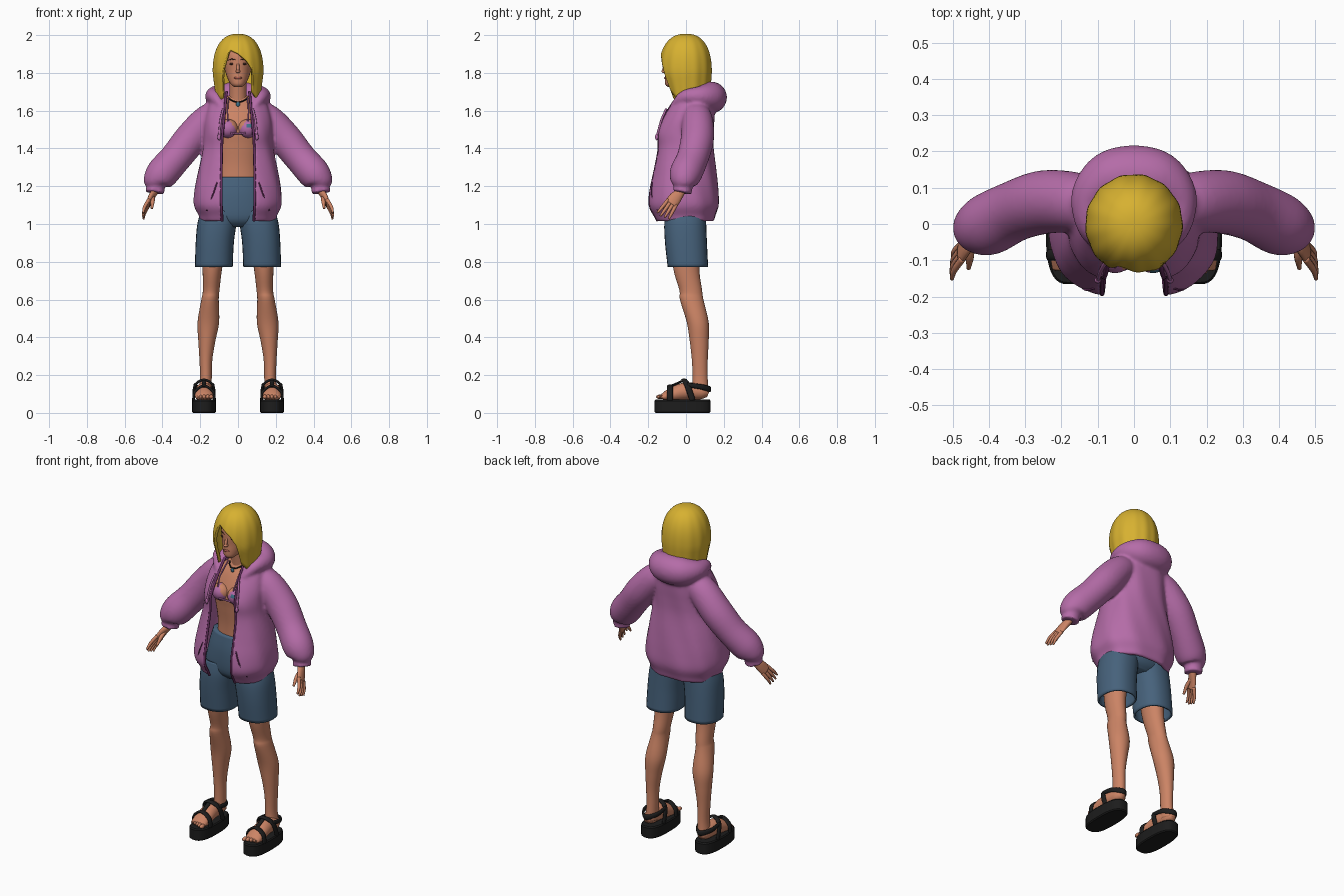
import bpy, bmesh, math
from mathutils import Vector

cube = bpy.data.objects.get("Cube")
if cube:
    bpy.data.objects.remove(cube, do_unlink=True)


def material(name, r, g, b):
    m = bpy.data.materials.new(name)
    m.use_nodes = True
    m.diffuse_color = (r, g, b, 1)
    node = next(n for n in m.node_tree.nodes if n.type == 'BSDF_PRINCIPLED')
    node.inputs["Base Color"].default_value = (r, g, b, 1)
    node.inputs["Roughness"].default_value = 0.8
    return m


SKIN = material("skin", 0.60, 0.23, 0.13)
HAIR = material("blonde_hair", 0.68, 0.44, 0.03)
PURPLE = material("purple_cloth", 0.46, 0.15, 0.39)
TRIM = material("dark_purple_trim", 0.14, 0.03, 0.12)
DENIM = material("blue_denim", 0.062, 0.122, 0.20)
BLACK = material("black_rubber", 0.012, 0.012, 0.012)
TEAL = material("teal", 0.05, 0.17, 0.25)
BROWN = material("dark_brown", 0.05, 0.02, 0.015)
LIPS = material("lip", 0.42, 0.11, 0.08)


def finish(name, bm, mat):
    me = bpy.data.meshes.new(name)
    bm.to_mesh(me)
    bm.free()
    me.materials.append(mat)
    me.shade_smooth()
    ob = bpy.data.objects.new(name, me)
    bpy.context.collection.objects.link(ob)
    return ob


def smooth(rows, k=5):
    """Catmull-Rom interpolation of tuples."""
    out = []
    for i in range(len(rows) - 1):
        p = [rows[max(0, min(len(rows) - 1, i + d))] for d in (-1, 0, 1, 2)]
        for j in range(k):
            t = j / k
            out.append(tuple(0.5 * (2 * b + (c - a) * t + (2 * a - 5 * b + 4 * c - d) * t * t
                                    + (3 * b - a - 3 * c + d) * t ** 3) for a, b, c, d in zip(*p)))
    return out + [tuple(rows[-1])]


def grid(name, rings, mat, caps=True):
    """Skin a stack of closed rings."""
    bm = bmesh.new()
    vs = [[bm.verts.new(p) for p in ring] for ring in rings]
    n = len(vs[0])
    for a, b in zip(vs, vs[1:]):
        for i in range(n):
            bm.faces.new((a[i], a[(i + 1) % n], b[(i + 1) % n], b[i]))
    if caps:
        bm.faces.new(vs[0])
        bm.faces.new(vs[-1])
    bmesh.ops.remove_doubles(bm, verts=bm.verts, dist=1e-5)
    bmesh.ops.recalc_face_normals(bm, faces=bm.faces)
    return finish(name, bm, mat)


def power(v, e):
    return math.copysign(abs(v) ** e, v)


def loft(name, rows, mat, caps=True, n=2.0, k=5, sides=28):
    """Level elliptical rings, rows are x, y, z, rx, ry."""
    angles = [2 * math.pi * i / sides for i in range(sides)]
    rings = [[(x + rx * power(math.cos(a), 2 / n), y + ry * power(math.sin(a), 2 / n), z)
              for a in angles] for x, y, z, rx, ry in smooth(rows, k)]
    return grid(name, rings, mat, caps)


def sweep(name, rows, mat, ref=(0, 1, 0), sides=14, k=5):
    """Tube along a path, rows are x, y, z, radius along ref, other radius."""
    rows = smooth([r if len(r) == 5 else (*r, r[3]) for r in rows], k)
    pts = [Vector(r[:3]) for r in rows]
    rings = []
    for i, r in enumerate(rows):
        t = (pts[min(i + 1, len(pts) - 1)] - pts[max(i - 1, 0)]).normalized()
        u = Vector(ref)
        u = (u - t * u.dot(t)).normalized()
        w = t.cross(u)
        rings.append([pts[i] + u * r[3] * math.cos(a) + w * r[4] * math.sin(a)
                      for a in (2 * math.pi * j / sides for j in range(sides))])
    return grid(name, rings, mat)


def blob(name, pos, size, mat, seg=20):
    bm = bmesh.new()
    bmesh.ops.create_uvsphere(bm, u_segments=seg, v_segments=seg * 3 // 4, radius=1)
    bmesh.ops.scale(bm, vec=size, verts=bm.verts)
    bmesh.ops.translate(bm, vec=pos, verts=bm.verts)
    return finish(name, bm, mat)


def flip(rows, s):
    return [(s * r[0], *r[1:]) for r in rows]


# Head, neck and torso
loft("head", [(0, -.075, 1.725, .02, .022), (0, -.065, 1.74, .038, .045), (0, -.04, 1.77, .055, .072),
              (0, -.02, 1.81, .068, .09), (0, -.01, 1.85, .075, .102), (0, 0, 1.9, .08, .108),
              (0, 0, 1.95, .06, .08), (0, 0, 1.975, .03, .04)], SKIN)
sweep("neck", [(0, .03, 1.6, .055), (0, .015, 1.68, .046), (0, 0, 1.78, .045)], SKIN, sides=24)
loft("torso", [(0, 0, 1.15, .13, .085), (0, 0, 1.3, .12, .085), (0, 0, 1.42, .135, .098),
               (0, 0, 1.5, .148, .104), (0, .02, 1.6, .135, .083), (0, .03, 1.65, .085, .06),
               (0, .025, 1.68, .05, .045)], SKIN)
blob("nose_tip", (0, -.114, 1.808), (.012, .016, .010), SKIN)
sweep("nose_bridge", [(0, -.104, 1.855, .006), (0, -.114, 1.83, .008), (0, -.118, 1.81, .009)], SKIN)
blob("lips", (0, -.109, 1.773), (.021, .007, .007), LIPS)
for s in (1, -1):
    blob("eye", (s * .031, -.0995, 1.848), (.014, .006, .006), BROWN)
    sweep("eyebrow", flip([(.014, -.109, 1.868, .002), (.032, -.103, 1.873, .003),
                           (.05, -.09, 1.868, .002)], s), BROWN, ref=(0, 0, 1))

# Bob hair: columns run from the crown to a lower edge that rises over the face
EDGE = [(-180, 1.69), (-110, 1.68), (-60, 1.65), (-43, 1.67), (-38, 1.80), (-22, 1.92), (0, 1.90),
        (20, 1.865), (34, 1.82), (40, 1.70), (60, 1.66), (110, 1.69), (180, 1.69)]


def hair_edge(a):
    for (a0, z0), (a1, z1) in zip(EDGE, EDGE[1:]):
        if a <= a1:
            return z0 + (z1 - z0) * (a - a0) / (a1 - a0)


def hair_point(deg, t):
    a = math.radians(deg)
    z = 2.0 - (2.0 - hair_edge(deg)) * t ** 2
    dome = max(0, 1 - (max(0, z - 1.8) / .2) ** 2.4) ** (1 / 2.4)
    low = max(0, 1.8 - z) / .15
    lock = 1 + .013 * math.sin(13 * a + 1) * t
    front = .135 - .055 * low if math.cos(a) > 0 else .13 - .012 * low
    return ((.127 - .02 * low) * dome * lock * math.sin(a), -front * dome * lock * math.cos(a), z)


hair = grid("hair", [[hair_point(-180 + i * 3, j / 24) for i in range(120)] for j in range(25)],
            HAIR, caps=False)
mod = hair.modifiers.new("thickness", 'SOLIDIFY')
mod.thickness, mod.offset = .014, 0

# Swim top, with a painted patch on the left cup
for s in (1, -1):
    centre = Vector((s * .052, -.085, 1.505))
    cup = blob("swim_top_cup", centre, (.052, .05, .05), SKIN, 40)
    cup.data.materials.append(PURPLE)
    cup.data.materials.append(TEAL)
    for f in cup.data.polygons:
        d = f.center - centre
        if abs(d.x) < .036 - .65 * d.z:
            f.material_index = 2 if s > 0 and d.x > -.008 and .004 < d.z < .026 else 1
    sweep("swim_top_strap", flip([(.052, -.118, 1.545, .004), (.056, -.09, 1.6, .004),
                                  (.05, -.02, 1.67, .004)], s), PURPLE, sides=8)
sweep("swim_top_bridge", [(-.04, -.128, 1.482, .005), (0, -.118, 1.478, .005),
                          (.04, -.128, 1.482, .005)], PURPLE, sides=8)
sweep("necklace", [(-.054, .02, 1.67, .004), (-.035, -.032, 1.655, .004), (0, -.05, 1.645, .004),
                   (.035, -.032, 1.655, .004), (.054, .02, 1.67, .004)], BLACK, ref=(0, 0, 1), sides=8)
blob("pendant", (0, -.053, 1.634), (.011, .005, .012), TEAL)

# Jacket body: rows are z, half width, front y, back y, half opening
BODY = smooth([(1.015, .20, -.165, .15, .085), (1.045, .207, -.18, .157, .085),
               (1.10, .232, -.205, .173, .088), (1.18, .229, -.20, .17, .088),
               (1.28, .211, -.18, .16, .088), (1.40, .186, -.16, .147, .086),
               (1.48, .18, -.163, .147, .082), (1.55, .178, -.135, .15, .075),
               (1.62, .162, -.095, .15, .068), (1.67, .135, -.06, .14, .064),
               (1.70, .11, -.035, .12, .06)], 4)
ROUND = 2.4


def body_arc(z, rx, yf, yb, gap, inset, count=60):
    rx, ry, yc = rx - inset, (yb - yf) / 2 - inset, (yf + yb) / 2
    a0 = math.asin((gap / rx) ** (ROUND / 2))
    arc = []
    for i in range(count + 1):
        a = a0 + (2 * math.pi - 2 * a0) * i / count
        fold = 1 + .012 * math.sin(9 * a + 14 * z) * math.sin(a / 2)
        arc.append((rx * fold * power(math.sin(a), 2 / ROUND),
                    yc - ry * fold * power(math.cos(a), 2 / ROUND), z))
    return arc


def jacket_front(x, z, out=0.0):
    z0, rx, yf, yb, gap = min(BODY, key=lambda r: abs(r[0] - z))
    ry = (yb - yf) / 2
    return (x, (yf + yb) / 2 - ry * (1 - (abs(x) / rx) ** ROUND) ** (1 / ROUND) - out, z)


jacket = grid("jacket", [body_arc(*r, 0) + body_arc(*r, .022)[::-1] for r in BODY], PURPLE)
parts = [sweep("hood", [(-.085, -.07, 1.62, .018), (-.12, -.01, 1.67, .036), (-.12, .07, 1.675, .055),
                        (-.07, .12, 1.672, .078), (0, .133, 1.67, .084), (.07, .12, 1.672, .078),
                        (.12, .07, 1.675, .055), (.12, -.01, 1.67, .036), (.085, -.07, 1.62, .018)],
               PURPLE, ref=(0, 0, 1), sides=24)]
SLEEVE = [(.10, .05, 1.59, .07), (.165, .06, 1.545, .083), (.25, .06, 1.45, .088),
          (.33, .035, 1.35, .084), (.40, 0, 1.27, .086), (.432, -.012, 1.225, .072),
          (.436, -.015, 1.197, .05), (.44, -.02, 1.165, .052)]
for s in (1, -1):
    parts.append(sweep("sleeve", flip(SLEEVE, s), PURPLE, sides=28))
bpy.ops.object.select_all(action='DESELECT')
for ob in parts + [jacket]:
    ob.select_set(True)
bpy.context.view_layer.objects.active = jacket
bpy.ops.object.join()
mod = jacket.modifiers.new("blend", 'REMESH')
mod.mode, mod.voxel_size, mod.use_smooth_shade = 'VOXEL', .009, True
mod = jacket.modifiers.new("soften", 'SMOOTH')
mod.factor, mod.iterations = .5, 5

# Jacket trim, pocket seams and drawstrings
for s in (1, -1):
    sweep("zip_trim", [(*(body_arc(*r, .006)[0 if s > 0 else -1]), .007) for r in BODY[::2]],
          TRIM, sides=8, k=2)
    sweep("pocket_seam", [(*jacket_front(s * x, z), .004) for x, z in
                          ((.11, 1.22), (.135, 1.15), (.165, 1.07))], TRIM, sides=8)
    cord = [jacket_front(s * x, z, .008) for x, z in ((.078, 1.61), (.092, 1.55), (.1, 1.46))]
    sweep("drawstring", [(*p, .006) for p in cord], PURPLE, sides=8)
    blob("drawstring_end", cord[-1], (.009, .009, .017), PURPLE)

# Shorts
loft("shorts_hips", [(0, 0, .985, .13, .07), (0, 0, 1.03, .198, .106), (0, 0, 1.15, .18, .11),
                     (0, 0, 1.25, .15, .095)], DENIM)

for s in (1, -1):
    leg = loft("shorts_leg", flip([(.128, .01, .772, .095, .102), (.123, 0, .9, .096, .106),
                                   (.112, -.004, 1.0, .098, .106), (.10, 0, 1.07, .09, .1)], s),
               DENIM, caps=False, n=2.3)
    mod = leg.modifiers.new("thickness", 'SOLIDIFY')
    mod.thickness, mod.offset = .01, 0

    # Bare leg and foot
    loft("leg", flip([(.12, 0, 1.0, .075, .085), (.135, 0, .78, .053, .07), (.142, .025, .65, .044, .06),
                      (.148, .03, .6, .046, .062), (.157, .062, .48, .057, .058),
                      (.165, .07, .38, .045, .05), (.17, .073, .28, .034, .042),
                      (.17, .075, .18, .031, .04), (.175, .075, .1, .035, .045)], s), SKIN)
    c = s * .18
    sweep("foot", [(c, .118, .1, .018), (c, .085, .11, .038, .037), (c, 0, .115, .046, .045),
                   (c, -.08, .095, .036, .05), (c, -.125, .083, .018, .045)], SKIN, ref=(0, 0, 1), sides=20)
    for i in range(5):
        blob("toe", (c - s * (.038 - .0185 * i), -.138 + .007 * i, .085),
             (.012 - .001 * i, .02, .012), SKIN, 12)

    # Platform sandal
    sole = loft("sandal_sole", [(c, -.018, 0, .058, .142), (c, -.018, .006, .063, .148),
                                (c, -.018, .064, .063, .148), (c, -.018, .071, .058, .143)],
                BLACK, n=2.7, k=1, sides=40)
    bpy.ops.object.select_all(action='DESELECT')
    sole.select_set(True)
    bpy.context.view_layer.objects.active = sole
    bpy.ops.object.shade_smooth_by_angle()
    for name, y, lean, top in (("toe_strap", -.085, 0, .143), ("ankle_strap", .035, .045, .175)):
        sweep(name, [(c - .056, y, .065, .016, .007), (c - .048, y - lean * .6, top - .03, .016, .007),
                     (c, y - lean, top, .016, .007), (c + .048, y - lean * .6, top - .03, .016, .007),
                     (c + .056, y, .065, .016, .007)], BLACK, sides=10)
    sweep("heel_strap", [(c - .047, .005, .148, .012, .007), (c - .046, .08, .138, .014, .007),
                         (c, .127, .125, .016, .007), (c + .046, .08, .138, .014, .007),
                         (c + .047, .005, .148, .012, .007)], BLACK, ref=(0, 0, 1), sides=10)
    sweep("instep_strap", [(c, -.085, .14, .006, .013), (c, -.05, .155, .006, .012),
                           (c, -.01, .173, .006, .013)], BLACK, ref=(0, 0, 1), sides=10)

    # Hand
    along, across = Vector((.3, -.5, -.75)).normalized(), Vector((0, -.83, .55))
    palm = Vector((.476, -.08, 1.105))
    sweep("palm", flip([(.425, 0, 1.23, .026), (.44, -.025, 1.175, .023, .02),
                        (.46, -.055, 1.14, .033, .016), (*palm, .034, .013)], s),
          SKIN, ref=across)
    for i in range(4):
        off = i - 1.5
        base = palm + across * off * .017
        tip = base + along * (.088 - .006 * abs(off - .5)) + across * off * .006
        mid = (base + tip) / 2 + Vector((.006, 0, 0))
        sweep("finger", flip([(*(base - along * .012), .010), (*mid, .009), (*tip, .005)], s), SKIN, sides=10)
    sweep("thumb", flip([(.452, -.05, 1.145, .012), (.452, -.09, 1.12, .011), (.456, -.122, 1.082, .006)], s),
          SKIN, ref=(1, 0, 0), sides=10)
